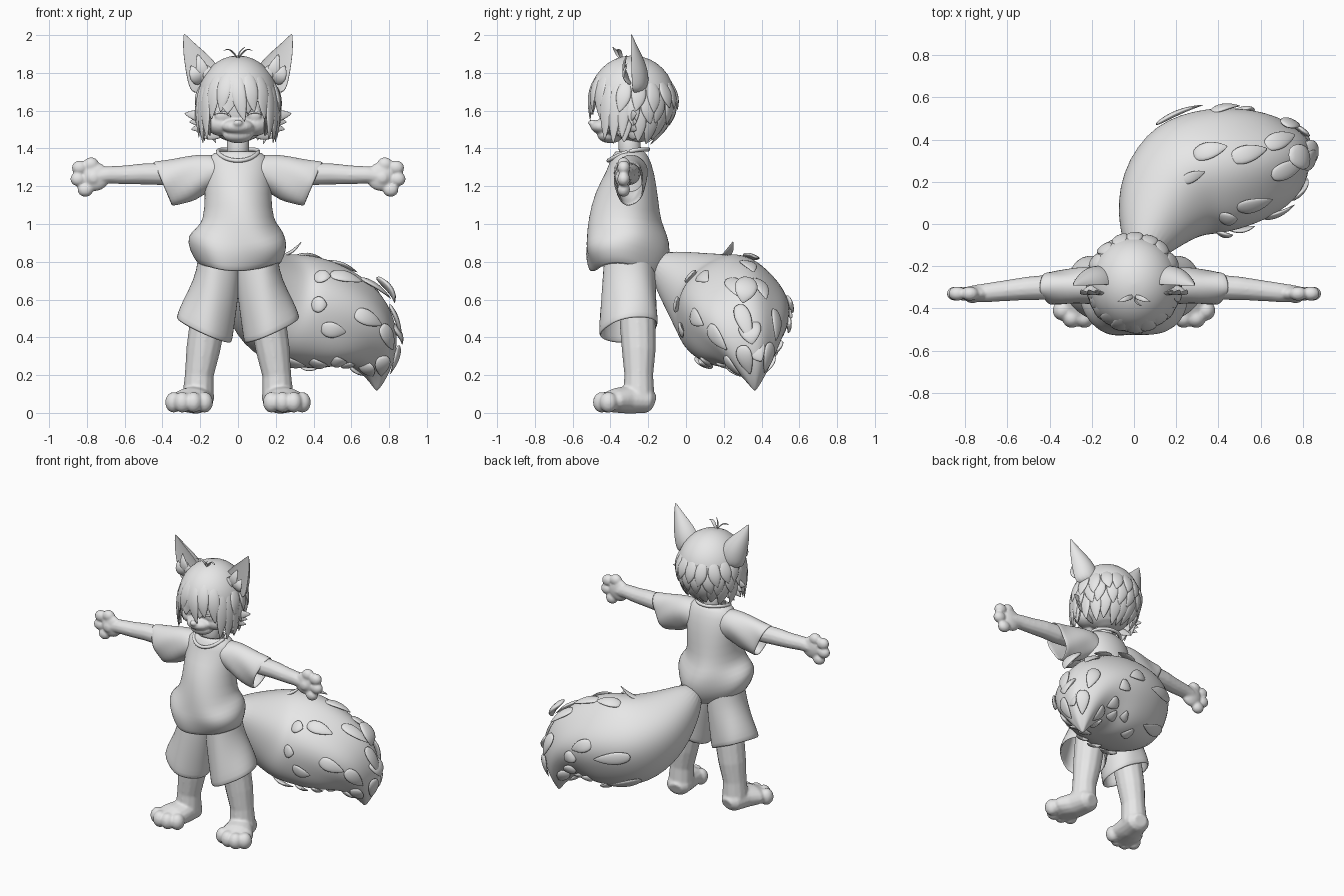
import bpy, bmesh, math, random
from mathutils import Vector, Matrix

random.seed(4)
cube = bpy.data.objects.get("Cube")
if cube:
    bpy.data.objects.remove(cube, do_unlink=True)

grey = bpy.data.materials.new("plain grey")
grey.use_nodes = True
grey.diffuse_color = (0.8, 0.8, 0.8, 1)
grey.node_tree.nodes["Principled BSDF"].inputs["Base Color"].default_value = grey.diffuse_color
X, Y, Z = Vector((1, 0, 0)), Vector((0, 1, 0)), Vector((0, 0, 1))


def frames(rows, ref):
    """Yield centre, side, normal, width and depth for rows of (x, y, z, width, depth)."""
    pts = [Vector(r[:3]) for r in rows]
    for i, row in enumerate(rows):
        t = (pts[min(i + 1, len(pts) - 1)] - pts[max(i - 1, 0)]).normalized()
        s = t.cross(ref).normalized()
        yield pts[i], s, s.cross(t), row[3], row[-1]


def skin(bm, rings):
    """Join rings of points with quads; return the rings of vertices."""
    rings = [[bm.verts.new(p) for p in ring] for ring in rings]
    for lo, hi in zip(rings, rings[1:]):
        for k in range(len(lo)):
            m = (k + 1) % len(lo)
            bm.faces.new((lo[k], lo[m], hi[m], hi[k]))
    return rings


def loft(bm, rows, ref=Y, segs=12, caps=True, front=1.0, ridge=0.0):
    """Skin elliptical sections; front scales the negative-normal half to hollow a part."""
    rings = []
    for i, (p, s, n, w, d) in enumerate(frames(rows, ref)):
        ring = []
        for k in range(segs):
            a = math.tau * k / segs
            grow = 1 + ridge * i / len(rows) * math.sin(5 * a + i * 0.4)
            depth = math.sin(a) * (front if math.sin(a) < 0 else 1)
            ring.append(p + (s * w * math.cos(a) + n * d * depth) * grow)
        rings.append(ring)
    rings = skin(bm, rings)
    if caps:
        bm.faces.new(rings[0])
        bm.faces.new(rings[-1])


def ball(bm, loc, size):
    bmesh.ops.create_uvsphere(bm, u_segments=20, v_segments=12, radius=1,
                              matrix=Matrix.Translation(loc) @ Matrix.Diagonal((*size, 1)))


def spike(bm, base, tip, width, ref, bend=0.0):
    """A flat pointed tuft, bowed along ref."""
    rows = []
    for k, w in enumerate((0.5, 1, 0.95, 0.65, 0.04)):
        f = k / 4
        p = Vector(base).lerp(Vector(tip), f) + ref * bend * f * (1 - f) * 4
        rows.append((*p, width * w, width * w * 0.3))
    loft(bm, rows, ref, 8)


def finish(name, bm, mirror=False, subsurf=1, thick=0.0, warp=None, blend=0.0):
    for v in bm.verts if warp else ():
        v.co = warp(v.co.copy())
    bmesh.ops.recalc_face_normals(bm, faces=bm.faces)
    mesh = bpy.data.meshes.new(name)
    bm.to_mesh(mesh)
    bm.free()
    mesh.materials.append(grey)
    mesh.shade_smooth()
    ob = bpy.data.objects.new(name, mesh)
    bpy.context.collection.objects.link(ob)
    if mirror:
        ob.modifiers.new("mirror", 'MIRROR').use_mirror_merge = False
    if thick:
        ob.modifiers.new("cloth", 'SOLIDIFY').thickness = thick
    if subsurf:
        mod = ob.modifiers.new("smooth", 'SUBSURF')
        mod.levels = mod.render_levels = subsurf
    if blend:
        mod = ob.modifiers.new("fuse", 'REMESH')
        mod.mode, mod.voxel_size, mod.use_smooth_shade = 'VOXEL', blend, True
        ob.modifiers.new("soften", 'SMOOTH').iterations = 5


def part(name, rows, ref=Y, segs=12, caps=True, front=1.0, **kw):
    bm = bmesh.new()
    loft(bm, rows, ref, segs, caps, front)
    finish(name, bm, **kw)


# Head with cheeks, muzzle, nose and jaw fused together, and neck
bm = bmesh.new()
ball(bm, (0, -.27, 1.62), (.19, .195, .19))
ball(bm, (0, -.435, 1.515), (.085, .07, .042))
ball(bm, (0, -.4, 1.47), (.08, .07, .042))
ball(bm, (0, -.497, 1.535), (.026, .022, .018))
for side in (-1, 1):
    ball(bm, (side * .085, -.36, 1.53), (.085, .085, .065))
    ball(bm, (side * .085, -.428, 1.575), (.04, .02, .035))
finish("head", bm, subsurf=0, blend=.007)
part("neck", [(0, -.29, 1.33, .065), (0, -.3, 1.4, .06), (0, -.3, 1.5, .065)])

# Eyelids and cheek fur
part("eyelids", [(.035, -.452, 1.565, .004), (.06, -.455, 1.59, .007), (.1, -.448, 1.595, .007),
                 (.135, -.42, 1.575, .004)], Z, 8, mirror=True)
bm = bmesh.new()
for x, z, drop in [(.285, 1.585, -.02), (.26, 1.54, .01), (.25, 1.5, .03), (.2, 1.46, .03)]:
    spike(bm, (x - .13, -.31, z + drop), (x, -.26, z), .035, Y)
finish("cheek_fur", bm, mirror=True)


# Hair: a curtain with a jagged edge, and pointed locks on the same surface
def hair_point(az, z, scale=1.0):
    if z > 1.66:
        r = math.sqrt(max(0, 1 - ((z - 1.66) / .232) ** 2))
    else:
        r = 1 - ((1.66 - z) / .24) ** 2 * (.1 + .5 * max(0, math.sin(az)))
    return Vector((.213 * r * scale * math.cos(az), -.285 + .228 * r * scale * math.sin(az), z))


def lock(bm, degrees, top, tip, width, flare=0.0, sway=0.0):
    az, rows = math.radians(degrees), []
    for k, w in enumerate((.4, .85, 1, .95, .6, .05)):
        f = k / 5
        p = hair_point(az + math.radians(sway) * f * f, top + (tip - top) * f, .95 + (.06 + flare) * f)
        rows.append((*p, width * w, .014 * w))
    loft(bm, rows, Vector((math.cos(az), math.sin(az), 0.01)), 8)


def edge_height(k):
    """Lower edge of the curtain: short over the face, long beside it, with teeth."""
    turn = abs((k * 3.75 + 90 + 180) % 360 - 180)
    level = 1.58 if turn < 48 else 1.45 if turn < 85 else 1.54
    return level + .018 * abs(k % 8 - 4)


bm = bmesh.new()
rings = []
for j in range(15):
    ring = []
    for k in range(96):
        az = math.tau * k / 96
        drop = max(0, j - 8) / 6
        z = 1.66 + .232 * math.cos(math.radians(1 + min(j, 8) * 11.1))
        z += (edge_height(k) - z) * drop
        ring.append(hair_point(az, z, 1 + drop * .02 * math.sin(12 * az)))
    rings.append(ring)
bm.faces.new(skin(bm, rings)[0])
finish("hair_curtain", bm, subsurf=0, thick=.012)

bm = bmesh.new()
for deg, tip, sway in [(-92, 1.54, 12), (-110, 1.59, -6), (-72, 1.59, 6), (-128, 1.55, -4), (-52, 1.55, 4)]:
    lock(bm, deg, 1.82, tip, .045, 0, sway)
for side in (-1, 1):
    for deg, tip in [(54, 1.44), (67, 1.42), (80, 1.45)]:
        lock(bm, -90 + side * deg, 1.78, tip, .042, .07, -side * 4)
finish("fringe", bm)

bm = bmesh.new()
for row, (top, tip, flare) in enumerate([(1.76, 1.6, .08), (1.7, 1.52, .07), (1.64, 1.43, .03)]):
    for k in range(10):
        lock(bm, -5 + k * 20 + row % 2 * 10 - 5, top, tip + random.uniform(-.015, .015),
             .045, flare, random.uniform(-8, 8))
finish("back_hair", bm)

bm = bmesh.new()
for side in (-1, 1):
    spike(bm, (0, -.34, 1.87), (side * .08, -.37, 1.915), .014, Z, .03)
spike(bm, (.01, -.34, 1.87), (.04, -.39, 1.94), .012, X, -.02)
finish("crown_tuft", bm)

# Ears, hollow towards the front, with inner fur
part("ears", [(.15, -.285, 1.7, .1, .09), (.185, -.29, 1.8, .094, .095), (.225, -.292, 1.875, .066, .068),
              (.26, -.292, 1.94, .036, .035), (.286, -.292, 2.008, .003)],
     segs=16, front=-.12, mirror=True, subsurf=2)
bm = bmesh.new()
for dx, dz in [(0, .06), (.035, 0), (-.035, .01)]:
    spike(bm, (.165 + dx, -.29, 1.74), (.215 + dx, -.31, 1.84 + dz), .04, Y, -.03)
finish("ear_fur", bm, mirror=True)


# Shirt: loose body bloused over the waist, wide sleeves, collar
def shirt_folds(v):
    low = max(0, 1.3 - v.z)
    v.y += .04 * low * math.sin(16 * v.x + 9 * v.z)
    v.x += .02 * low * math.sin(25 * v.z + 12 * v.y)
    if v.z < .95:
        v.z += v.x * v.x * 1.1
    return v


part("shirt_body", [(0, -.3, 1.39, .09, .07), (0, -.3, 1.36, .165, .1), (0, -.29, 1.28, .18, .125),
                    (0, -.31, 1.15, .175, .17), (0, -.328, 1.02, .185, .19), (0, -.322, .93, .22, .215),
                    (0, -.32, .86, .262, .225), (0, -.325, .79, .26, .21), (0, -.33, .73, .215, .18)],
     segs=32, caps=False, thick=.012, warp=shirt_folds)


def sleeve_folds(v):
    if v.x > .25:
        v.x -= (1.33 - v.z) * .25
    v.y += .008 * math.sin(30 * (v.x + v.z))
    return v


part("sleeves", [(.1, -.29, 1.275, .09, .09), (.19, -.29, 1.27, .105, .09), (.3, -.295, 1.235, .116, .085),
                 (.37, -.3, 1.222, .118, .082), (.43, -.3, 1.212, .122, .08)],
     segs=20, caps=False, mirror=True, thick=.012, warp=sleeve_folds)
collar = []
for k in range(25):
    c, s = math.cos(math.tau * k / 24), math.sin(math.tau * k / 24)
    collar.append((.108 * c, -.305 + .106 * s, 1.365 + .03 * s + .018 * c * c, .012))
part("collar", collar, Z, 8)

# Arms with open paws
bm = bmesh.new()
loft(bm, [(.18, -.3, 1.28, .055), (.4, -.3, 1.265, .06), (.5, -.305, 1.265, .056),
          (.6, -.315, 1.26, .05), (.69, -.325, 1.26, .046), (.76, -.33, 1.25, .04)])
ball(bm, (.755, -.33, 1.25), (.075, .038, .075))
for x, z in [(.778, 1.315), (.838, 1.298), (.846, 1.238), (.808, 1.182)]:
    ball(bm, (x, -.33, z), (.042, .034, .038))
ball(bm, (.765, -.355, 1.245), (.035, .02, .035))
finish("arms", bm, mirror=True, subsurf=0, blend=.007)


# Shorts
def shorts_hem(v):
    if v.z < .66:
        v.z += (v.x - .17) * .2 + (v.y + .3) * .15
    v.y += .008 * math.sin(30 * v.x)
    return v


part("shorts", [(.1, -.3, .88, .11, .13), (.1, -.3, .74, .118, .14), (.135, -.3, .6, .132, .148),
                (.165, -.3, .5, .148, .155), (.18, -.3, .435, .155, .158)],
     segs=20, caps=False, mirror=True, thick=.014, warp=shorts_hem)

# Legs fused with feet and toes
bm = bmesh.new()
loft(bm, [(.14, -.27, .68, .09), (.165, -.255, .45, .095), (.185, -.25, .33, .09),
          (.205, -.25, .2, .077), (.212, -.25, .07, .085)])
loft(bm, [(.2, -.17, .055, .045, .04), (.205, -.2, .066, .078, .066), (.225, -.3, .07, .09, .075),
          (.25, -.37, .066, .11, .066), (.262, -.43, .055, .1, .05)], Z, 16)
for x, y in [(.178, -.42), (.235, -.445), (.295, -.445), (.34, -.41)]:
    ball(bm, (x, y, .056), (.046, .048, .055))
finish("legs", bm, mirror=True, subsurf=0, blend=.008)

# Bushy tail with fur tufts lying along it
tail = [(.03, -.17, .81, .06), (.07, -.04, .72, .155), (.14, .11, .62, .25), (.24, .215, .55, .305),
        (.4, .255, .525, .3), (.54, .275, .48, .275), (.65, .305, .42, .23), (.72, .34, .32, .15),
        (.738, .36, .2, .065), (.735, .365, .115, .005)]
across = Vector((-.6, .8, 0))
bm = bmesh.new()
loft(bm, tail, across, 28, ridge=.07)
finish("tail", bm, subsurf=2)
bm = bmesh.new()
stations = list(frames(tail, across))
for i in range(3, 8):
    (p, s, n, w, d), (q, qs, qn, qw, qd) = stations[i:i + 2]
    for k in range(6):
        a = math.tau * (k + random.random() * .6) / 6
        out, ahead = (u * math.cos(a) + v * math.sin(a) for u, v in ((s, n), (qs, qn)))
        spike(bm, p + out * w * .95, q + ahead * qw * 1.06, .05, out, .015)
spike(bm, (.22, .2, .83), (.34, .25, .91), .03, Z, -.02)
for x, y, z in [(.87, .35, .36), (.83, .3, .58), (.83, .4, .27)]:
    spike(bm, (x - .1, .33, z + .14), (x, y, z), .07, X, .03)
finish("tail_tufts", bm)
